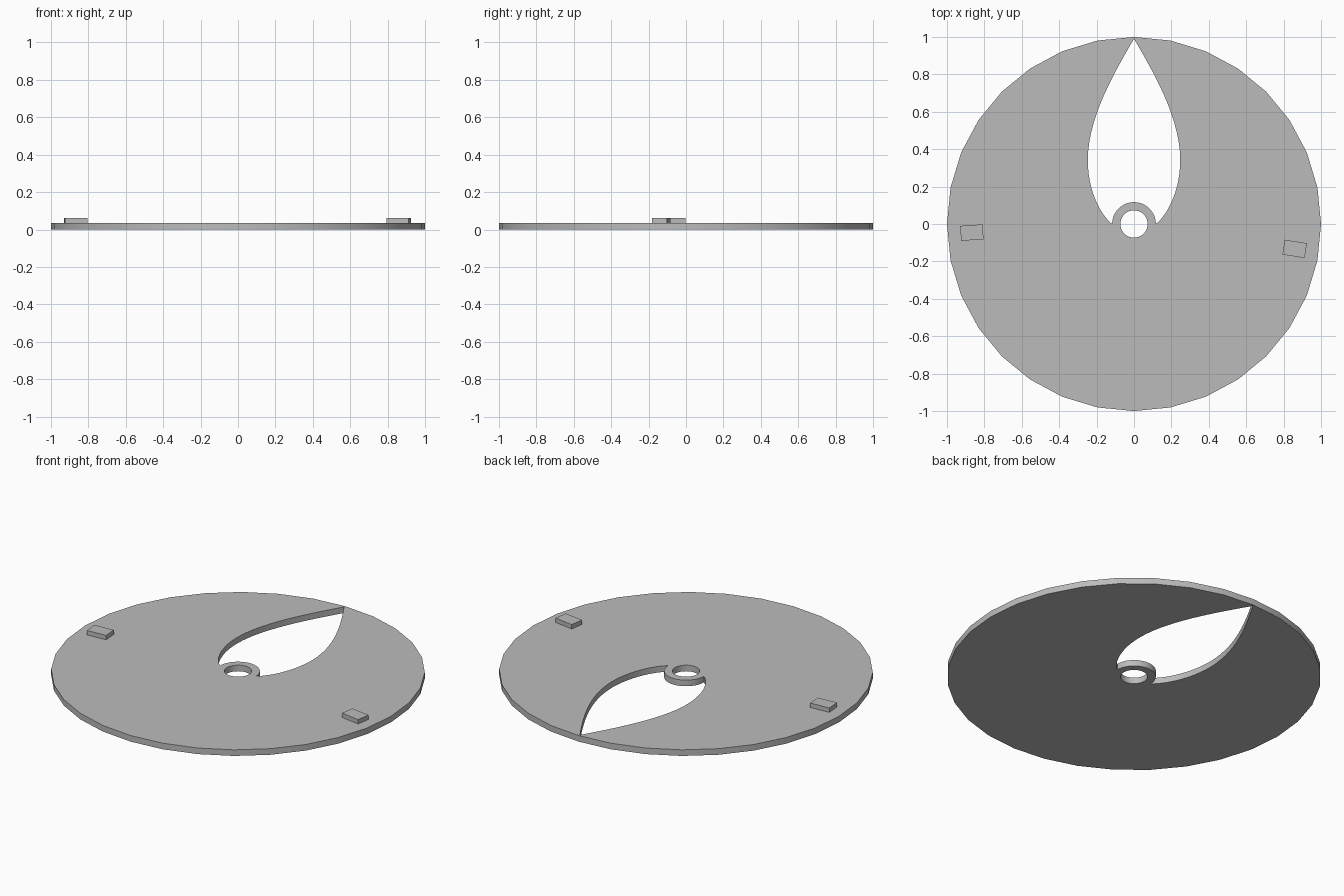
import bpy, math
from mathutils import Vector
from mathutils.geometry import interpolate_bezier

cube = bpy.data.objects.get("Cube")
if cube:
    bpy.data.objects.remove(cube, do_unlink=True)

THICK = 0.036
HUB = 0.117

grey = bpy.data.materials.new("plain grey")
grey.use_nodes = True
grey.diffuse_color = (0.5, 0.5, 0.5, 1)
grey.node_tree.nodes["Principled BSDF"].inputs["Base Color"].default_value = (0.5, 0.5, 0.5, 1)


def arc(radius, steps, start=0, sweep=2 * math.pi):
    return [Vector((radius * math.cos(start + sweep * i / steps),
                    radius * math.sin(start + sweep * i / steps))) for i in range(steps)]


def bezier(*points):
    return [p.to_2d() for p in interpolate_bezier(*[Vector((x, y, 0)) for x, y in points], 14)]


# Petal opening: mirrored curved sides, closed by the upper half of the hub
upper = bezier((0, 0.99), (0.13, 0.77), (0.247, 0.55), (0.247, 0.34))
lower = bezier((0.247, 0.34), (0.247, 0.18), (0.18, 0.05), (HUB, 0))
side = upper + lower[1:-1]
petal = (side + arc(HUB, 24, 0, math.pi)
         + [Vector((-HUB, 0))] + [Vector((-p.x, p.y)) for p in reversed(side[1:])])

# Disc with the petal opening and the shaft hole
curve = bpy.data.curves.new("disc", "CURVE")
curve.dimensions = "2D"
curve.fill_mode = "BOTH"
curve.extrude = THICK / 2
for outline in (arc(1, 32), arc(0.073, 32), petal):
    spline = curve.splines.new("POLY")
    spline.points.add(len(outline) - 1)
    for point, p in zip(spline.points, outline):
        point.co = (p.x, p.y, 0, 1)
    spline.use_cyclic_u = True
curve.materials.append(grey)
disc = bpy.data.objects.new("disc", curve)
disc.location.z = THICK / 2
bpy.context.collection.objects.link(disc)
bpy.ops.object.select_all(action="DESELECT")
disc.select_set(True)
bpy.context.view_layer.objects.active = disc
bpy.ops.object.convert(target="MESH")

# Weld the caps to the walls so the sharp edges stay clean
disc = bpy.context.object
bpy.ops.object.mode_set(mode="EDIT")
bpy.ops.mesh.select_all(action="SELECT")
bpy.ops.mesh.remove_doubles(threshold=0.0005)
bpy.ops.mesh.normals_make_consistent(inside=False)
bpy.ops.object.mode_set(mode="OBJECT")
bpy.ops.object.shade_smooth_by_angle(angle=math.radians(30))


# Small raised blocks near the rim
def block(name, x, y, turn):
    bottom, top = THICK - 0.004, 0.062
    bpy.ops.mesh.primitive_cube_add(size=1, location=(x, y, (bottom + top) / 2),
                                    rotation=(0, 0, math.radians(turn)))
    ob = bpy.context.object
    ob.name = name
    ob.scale = (0.12, 0.08, top - bottom)
    ob.data.materials.append(grey)


block("right_block", -0.867, -0.046, 4)
block("left_block", 0.859, -0.133, -9)
